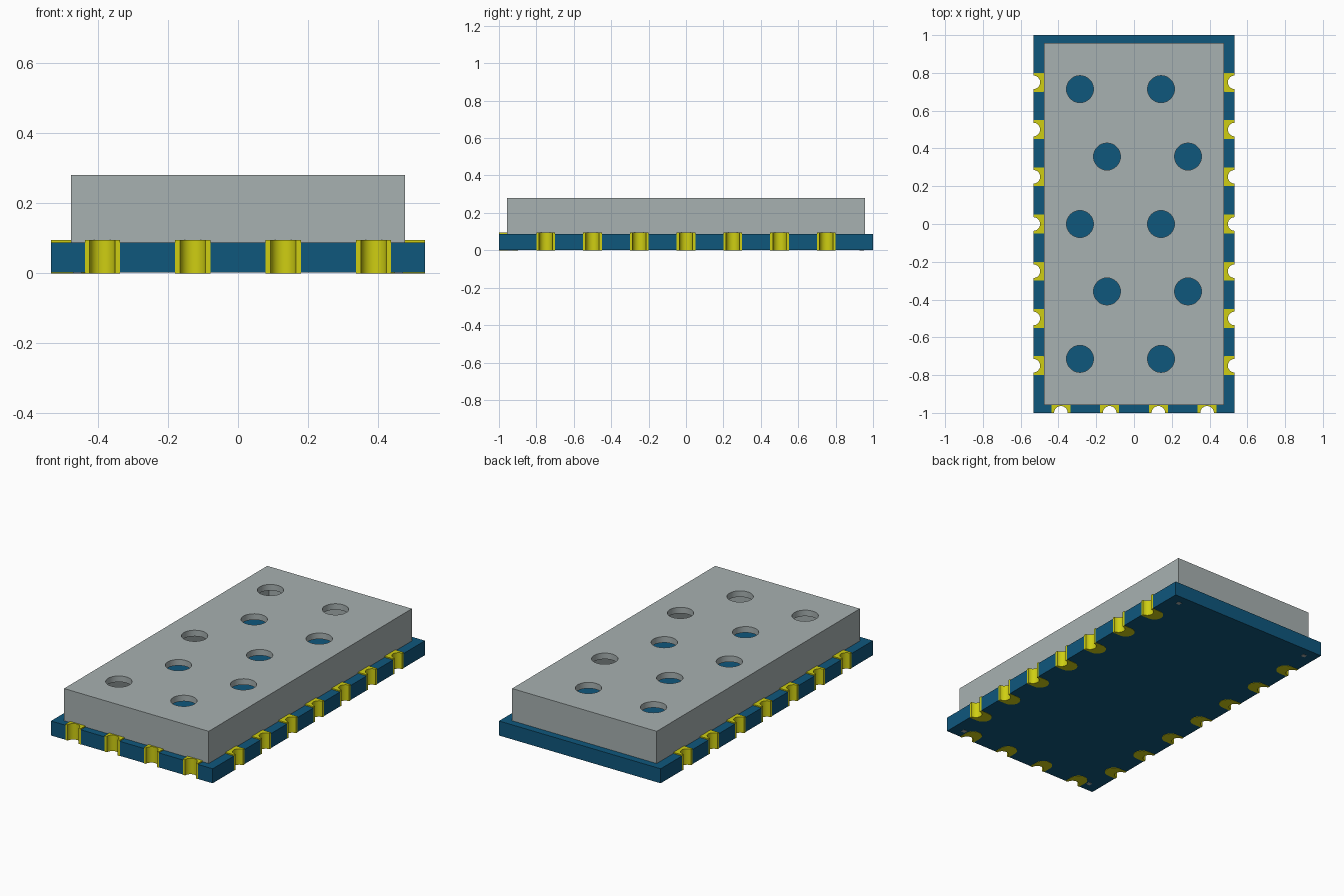
import bpy, bmesh, math
from mathutils import Matrix, Vector

cube = bpy.data.objects.get("Cube")
if cube:
    bpy.data.objects.remove(cube, do_unlink=True)

HX, HY = 0.533, 1.0            # half size of the board
BOARD_TOP, PAD_TOP, LID_TOP = 0.088, 0.095, 0.28
PAD_HALF, PAD_STEP, NOTCH_R = 0.05, 0.05, 0.036
WALL = 0.036
SIDE_PADS = [0.25 * i for i in range(-3, 4)]
FRONT_PADS = [0.258 * (i - 1.5) for i in range(4)]


def material(name, rgb):
    m = bpy.data.materials.new(name)
    m.use_nodes = True
    m.diffuse_color = (*rgb, 1)
    bsdf = next(n for n in m.node_tree.nodes if n.type == 'BSDF_PRINCIPLED')
    bsdf.inputs["Base Color"].default_value = (*rgb, 1)
    return m


BLUE = material("board blue", (0.0048, 0.095, 0.204))
YELLOW = material("pad yellow", (0.62, 0.615, 0.006))
GREY = material("shield grey", (0.39, 0.44, 0.44))


def finish(name, bm, mat):
    bmesh.ops.recalc_face_normals(bm, faces=bm.faces)
    me = bpy.data.meshes.new(name)
    bm.to_mesh(me)
    bm.free()
    ob = bpy.data.objects.new(name, me)
    bpy.context.collection.objects.link(ob)
    me.materials.append(mat)
    return ob


def prism(name, outline, z0, z1, mat):
    """Extrude a flat outline from z0 up to z1."""
    bm = bmesh.new()
    face = bm.faces.new([bm.verts.new((x, y, z0)) for x, y in outline])
    ext = bmesh.ops.extrude_face_region(bm, geom=[face])
    top = [v for v in ext["geom"] if isinstance(v, bmesh.types.BMVert)]
    bmesh.ops.translate(bm, verts=top, vec=(0, 0, z1 - z0))
    return finish(name, bm, mat)


def rect(x0, x1, y0, y1):
    return [(x0, y0), (x1, y0), (x1, y1), (x0, y1)]


def smooth(ob):
    bpy.ops.object.select_all(action='DESELECT')
    ob.select_set(True)
    bpy.context.view_layer.objects.active = ob
    bpy.ops.object.shade_smooth_by_angle(angle=math.radians(35))


def cut(target, cutter):
    """Subtract the cutter, keep the result and discard the cutter."""
    mod = target.modifiers.new("cut", 'BOOLEAN')
    mod.operation, mod.solver, mod.object = 'DIFFERENCE', 'EXACT', cutter
    cutter.hide_render = True
    bpy.context.view_layer.update()
    dg = bpy.context.evaluated_depsgraph_get()
    me = bpy.data.meshes.new_from_object(target.evaluated_get(dg))
    target.modifiers.clear()
    target.data = me
    bpy.data.objects.remove(cutter, do_unlink=True)


# Board: rectangle with a recess for each edge pad, walked counter-clockwise
outline = [(-HX, -HY)]
for x in FRONT_PADS:
    a, b = x - PAD_HALF, x + PAD_HALF
    outline += [(a, -HY), (a, -HY + PAD_STEP), (b, -HY + PAD_STEP), (b, -HY)]
outline.append((HX, -HY))
for y in SIDE_PADS:
    a, b = y - PAD_HALF, y + PAD_HALF
    outline += [(HX, a), (HX - PAD_STEP, a), (HX - PAD_STEP, b), (HX, b)]
outline += [(HX, HY), (-HX, HY)]
for y in reversed(SIDE_PADS):
    a, b = y + PAD_HALF, y - PAD_HALF
    outline += [(-HX, a), (-HX + PAD_STEP, a), (-HX + PAD_STEP, b), (-HX, b)]
prism("circuit_board", outline, 0.0015, BOARD_TOP, BLUE)


# Edge pads: round inner end and a half-round notch on the outer edge (+y inward)
def arc(radius, cy, a0, a1, n):
    return [(radius * math.cos(a), cy + radius * math.sin(a))
            for a in (a0 + (a1 - a0) * i / n for i in range(n + 1))]


pad_shape = ([(PAD_HALF, 0)] + arc(PAD_HALF, 0.053, 0, math.pi, 12)
             + [(-PAD_HALF, 0)] + arc(NOTCH_R, 0, math.pi, 0, 16))


def edge_pad(name, x, y, turn):
    rot = Matrix.Rotation(turn, 2)
    pts = [rot @ Vector(p) + Vector((x, y)) for p in pad_shape]
    smooth(prism(name, pts, 0, PAD_TOP, YELLOW))


for i, x in enumerate(FRONT_PADS):
    edge_pad(f"front_pad_{i + 1}", x, -HY, 0)
for i, y in enumerate(SIDE_PADS):
    edge_pad(f"left_pad_{i + 1}", HX, y, math.pi / 2)
    edge_pad(f"right_pad_{i + 1}", -HX, y, -math.pi / 2)

# Shield can: hollow box, open below, with staggered round vents in its lid
SX, SY = 0.477, 0.957
shield = prism("shield_can", rect(-SX, SX, -SY, SY), BOARD_TOP - 0.002, LID_TOP, GREY)
cut(shield, prism("cavity_cutter", rect(-SX + WALL, SX - WALL, -SY + WALL, SY - WALL),
                  0, LID_TOP - WALL, GREY))
bm = bmesh.new()
for row in range(-2, 3):
    for x in ((-0.143, 0.286) if row % 2 else (-0.286, 0.143)):
        bmesh.ops.create_cone(bm, cap_ends=True, segments=32, radius1=0.0714,
                              radius2=0.0714, depth=0.2,
                              matrix=Matrix.Translation((x, row * 0.357, LID_TOP)))
cut(shield, finish("vent_cutter", bm, GREY))
smooth(shield)

# Corner pins that hold the shield in the board
for sx in (-1, 1):
    for sy in (-1, 1):
        cx, cy, r = sx * (SX - 0.018), sy * (SY - 0.018), 0.012
        name = f"{'front' if sy < 0 else 'back'}_{'left' if sx > 0 else 'right'}_pin"
        prism(name, rect(cx - r, cx + r, cy - r, cy + r), 0, 0.12, GREY)
